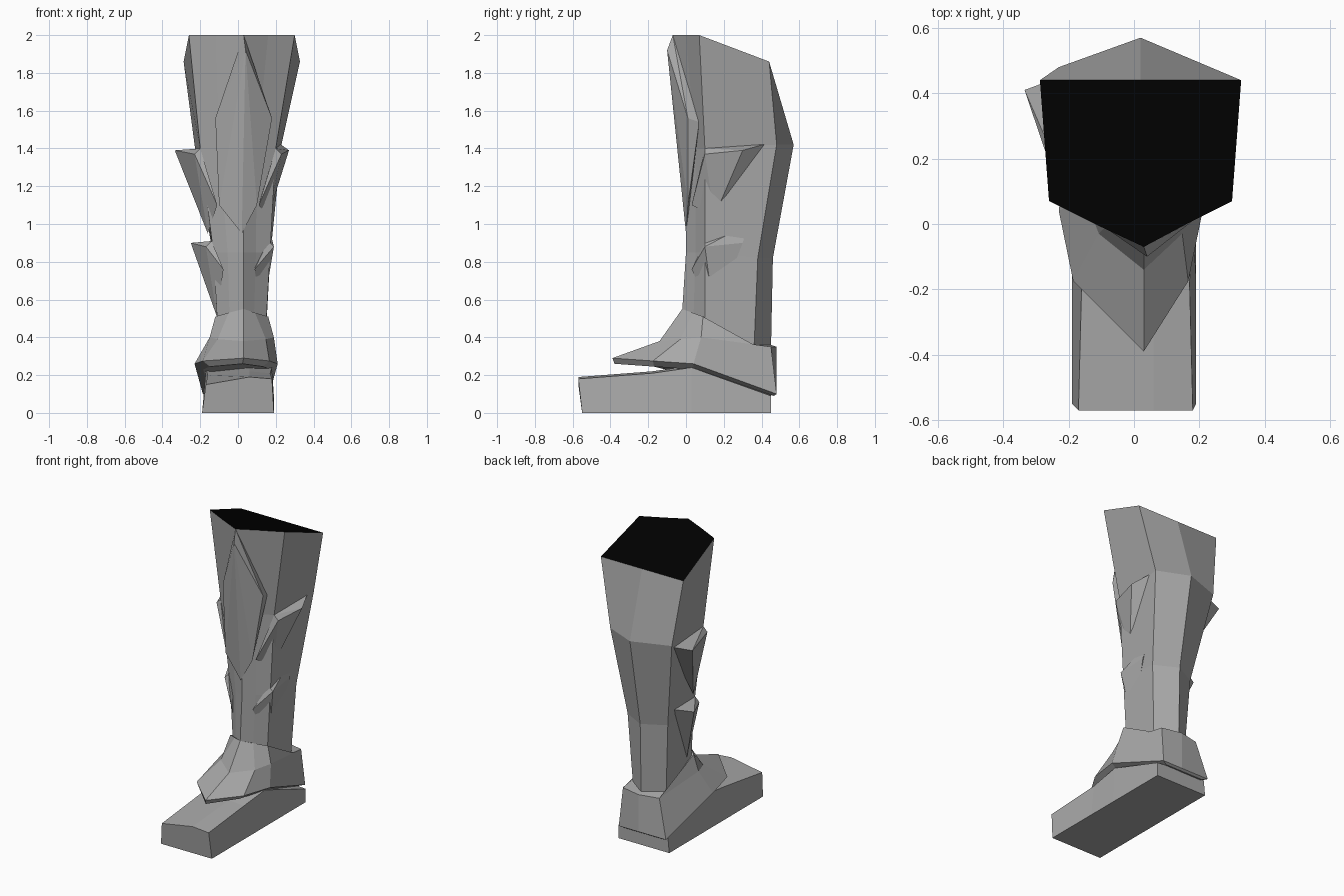
import bpy, bmesh

old = bpy.data.objects.get("Cube")
if old:
    bpy.data.objects.remove(old, do_unlink=True)


def material(name, value):
    colour = (value, value, value, 1)
    mat = bpy.data.materials.new(name)
    mat.use_nodes = True
    mat.diffuse_color = colour
    mat.node_tree.nodes["Principled BSDF"].inputs["Base Color"].default_value = colour
    return mat


grey = material("grey", .4)
black = material("black", 0)


def finish(bm, name, *materials):
    bmesh.ops.recalc_face_normals(bm, faces=bm.faces)
    mesh = bpy.data.meshes.new(name)
    bm.to_mesh(mesh)
    bm.free()
    for mat in materials:
        mesh.materials.append(mat)
    obj = bpy.data.objects.new(name, mesh)
    bpy.context.collection.objects.link(obj)


def hull(name, points):
    """Faceted solid around a few corner points."""
    bm = bmesh.new()
    verts = [bm.verts.new(point) for point in points]
    bmesh.ops.convex_hull(bm, input=verts)
    loose = [vert for vert in bm.verts if not vert.link_faces]
    bmesh.ops.delete(bm, geom=loose, context="VERTS")
    finish(bm, name, grey)


def loft(name, rings, cap=grey):
    """Skin between rings of equal size; the first ring's lid may differ."""
    bm = bmesh.new()
    loops = [[bm.verts.new(point) for point in ring] for ring in rings]
    count = len(loops[0])
    for upper, lower in zip(loops, loops[1:]):
        for i in range(count):
            j = (i + 1) % count
            bm.faces.new((upper[i], upper[j], lower[j], lower[i]))
    bm.faces.new(loops[0]).material_index = 1
    bm.faces.new(loops[-1])
    finish(bm, name, grey, cap)


def ring(half, front, side, rear, back, heights, centre=.02, bulge=.5, taper=1):
    """Cross-section with a front ridge, shoulders, sides, rear corners and a back ridge."""
    z_front, z_side, z_rear = heights
    half_side = [
        (half * bulge, (front + side) / 2, (z_front + z_side) / 2),
        (half, side, z_side),
        (half * taper, rear, z_rear),
    ]
    left = [(centre + x, y, z) for x, y, z in half_side]
    right = [(centre - x, y, z) for x, y, z in reversed(half_side)]
    return [(.03, front, z_front), *left, (.02, back, z_rear), *right]


# Shin and calf, open rim at the top
loft("leg", [
    ring(half=.28, front=-.07, side=.07, rear=.44, back=.44, heights=(2, 2, 1.86), taper=1.1),
    ring(half=.2, front=0, side=.1, rear=.48, back=.57, heights=(1.4, 1.4, 1.42), centre=0, taper=1.15),
    ring(half=.15, front=0, side=.1, rear=.38, back=.46, heights=(.85, .85, .82)),
    ring(half=.13, front=-.02, side=.1, rear=.36, back=.45, heights=(.54, .49, .34), taper=.95),
], cap=black)


# Raised kite plate below the knee
def knee_corners(side):
    tip = .03 + side * .15
    return [(tip, .01, 1.56), (tip - side * .01, .07, 1.54), (side * .1, .01, 1.1)]


hull("knee_plate", [
    (.03, -.07, 2), (.04, -.1, 1.92), (.03, -.04, 1.5), (.02, 0, .95),
    *knee_corners(1), *knee_corners(-1),
])


# Flared wedges on both sides of the calf
def fin(name, side, top, root, reach, tip, rear, lift, drop, tail):
    hull(name, [(side * x, y, z) for x, y, z in [
        (root, .1, top),
        (root + .03, .1, top - .03),
        (root + reach, tip, top - .01),
        (root, rear, top + lift),
        (root * .55, .03, top - drop),
        (root * .8, .15, top - tail),
    ]])


fin("right_upper_fin", side=-1, top=1.4, root=.2, reach=.135, tip=.41, rear=.46, lift=0, drop=.3, tail=.45)
fin("right_lower_fin", side=-1, top=.91, root=.14, reach=.11, tip=.27, rear=.33, lift=0, drop=.15, tail=.4)
fin("left_upper_fin", side=1, top=1.4, root=.2, reach=.07, tip=.3, rear=.48, lift=.04, drop=.3, tail=.36)
fin("left_lower_fin", side=1, top=.91, root=.16, reach=.02, tip=.3, rear=.33, lift=.09, drop=.15, tail=.4)

# Faceted cover over ankle and instep, with a turned-under rim
hem = ring(half=.22, front=-.39, side=.04, rear=.48, back=.48, heights=(.29, .26, .1),
           centre=-.01, bulge=.8, taper=.8)
loft("ankle_cover", [
    ring(half=.14, front=-.02, side=.09, rear=.36, back=.45, heights=(.55, .51, .36)),
    ring(half=.17, front=-.14, side=.08, rear=.45, back=.48, heights=(.38, .4, .35), bulge=.75, taper=.8),
    hem,
    [(x * .8, y * .97, z - .03 if y < .3 else z - .01) for x, y, z in hem],
])


# Shoe block, slightly higher along the middle
def shoe_section(y, height, top, lean=0, slope=0):
    return [
        (-.19, y, 0), (.19, y, 0), (top + .01, y - lean, height - .01),
        (.06, y - lean, height), (-top, y - lean, height - slope),
    ]


loft("shoe", [
    shoe_section(y=-.55, height=.19, top=.17, lean=.02, slope=.04),
    shoe_section(y=-.18, height=.22, top=.16, slope=.02),
    shoe_section(y=.03, height=.25, top=.17, slope=.02),
    shoe_section(y=.45, height=.1, top=.18),
])
